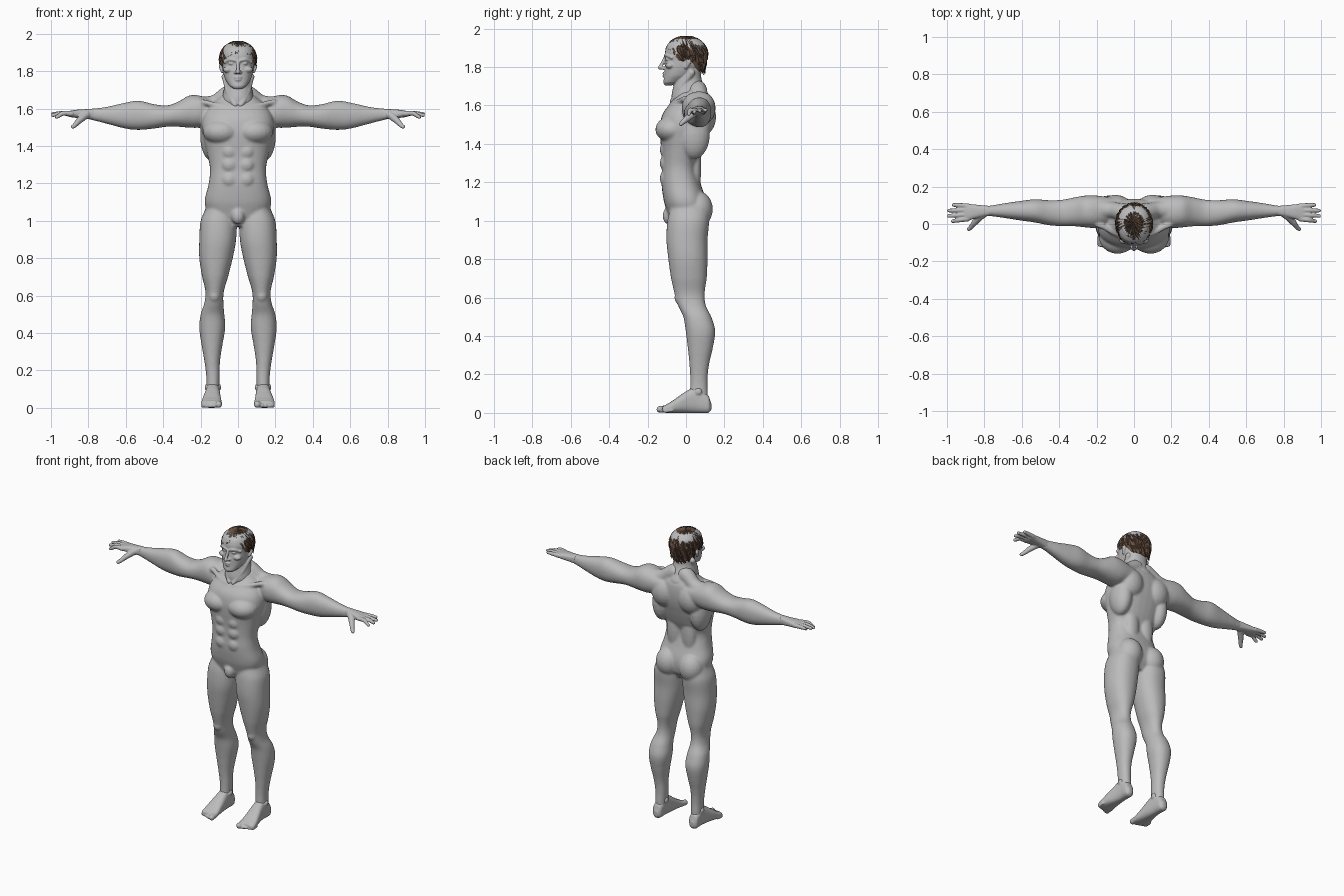
import bpy, bmesh, math, random
from mathutils import Vector, Matrix

random.seed(4)
scene = bpy.context.scene
if "Cube" in scene.objects:
    bpy.data.objects.remove(scene.objects["Cube"], do_unlink=True)


def material(name, color):
    m = bpy.data.materials.new(name)
    m.use_nodes = True
    m.diffuse_color = color
    bsdf = next(n for n in m.node_tree.nodes if n.type == "BSDF_PRINCIPLED")
    bsdf.inputs["Base Color"].default_value = color
    return m


SKIN = material("grey skin", (0.5, 0.5, 0.5, 1))
HAIR = material("brown hair", (0.14, 0.085, 0.055, 1))
HAIR_DARK = material("dark brown hair", (0.09, 0.055, 0.036, 1))


def spline(rows, steps=5):
    """Smooth rows of numbers by Catmull-Rom interpolation."""
    out = []
    for i in range(len(rows) - 1):
        a, b, c, d = (rows[max(i - 1, 0)], rows[i], rows[i + 1], rows[min(i + 2, len(rows) - 1)])
        for s in range(steps):
            t = s / steps
            out.append([q + t * (r - p + t * (2 * p - 5 * q + 4 * r - s_ + t * (3 * (q - r) + s_ - p))) / 2
                        for p, q, r, s_ in zip(a, b, c, d)])
            out[-1][0] = b[0] + t * (c[0] - b[0])
    return out + [list(rows[-1])]


def loft(bm, axis, rows, power=2.2, sides=32):
    """Closed skin through rounded sections: position, then low/high of both cross axes."""
    rings = []
    for p, a0, a1, b0, b1 in spline(rows):
        ring = []
        for k in range(sides):
            c, s = math.cos(math.tau * k / sides), math.sin(math.tau * k / sides)
            a = (a0 + a1) / 2 + (a1 - a0) / 2 * math.copysign(abs(c) ** (2 / power), c)
            b = (b0 + b1) / 2 + (b1 - b0) / 2 * math.copysign(abs(s) ** (2 / power), s)
            ring.append(bm.verts.new({"x": (p, a, b), "y": (a, p, b), "z": (a, b, p)}[axis]))
        rings.append(ring)
    for lo, hi in zip(rings, rings[1:]):
        for k in range(sides):
            n = (k + 1) % sides
            bm.faces.new((lo[k], lo[n], hi[n], hi[k]))
    bm.faces.new(rings[0])
    bm.faces.new(rings[-1])


def blob(bm, at, size):
    mat = Matrix.Translation(at) @ Matrix.Diagonal((*size, 1))
    bmesh.ops.create_uvsphere(bm, u_segments=20, v_segments=12, radius=1, matrix=mat)


def tube(bm, *points):
    """Tapered round limb as a chain of balls; each point is x, y, z, radius."""
    for x, y, z, r in spline(points, 8):
        blob(bm, (x, y, z), (r, r, r))


def finish(bm, name, voxel, smooth):
    bmesh.ops.recalc_face_normals(bm, faces=bm.faces)
    mesh = bpy.data.meshes.new(name)
    bm.to_mesh(mesh)
    bm.free()
    mesh.materials.append(SKIN)
    ob = bpy.data.objects.new(name, mesh)
    scene.collection.objects.link(ob)
    ob.modifiers.new("both sides", "MIRROR").use_mirror_merge = False
    blend = ob.modifiers.new("blend parts", "REMESH")
    blend.mode, blend.voxel_size, blend.use_smooth_shade = "VOXEL", voxel, True
    soft = ob.modifiers.new("soften", "SMOOTH")
    soft.factor, soft.iterations = 0.5, smooth
    return ob


# Torso: half width, front and back at each height
body = bmesh.new()
torso = [(.97, .08, -.07, .07), (1.02, .15, -.09, .1), (1.1, .178, -.115, .105), (1.2, .157, -.128, .075),
         (1.28, .15, -.125, .06), (1.36, .166, -.128, .09), (1.44, .185, -.135, .115), (1.5, .195, -.135, .13),
         (1.56, .185, -.12, .135), (1.62, .15, -.075, .13), (1.67, .09, -.04, .11)]
loft(body, "z", [(z, -w, w, f, b) for z, w, f, b in torso], 2.4)
# Legs
loft(body, "z", [(1.08, .03, .17, -.08, .11), (1, .008, .2, -.097, .12), (.9, .01, .207, -.102, .112),
                 (.8, .028, .207, -.092, .112), (.7, .053, .192, -.078, .108), (.62, .076, .174, -.06, .097),
                 (.56, .078, .18, -.042, .103), (.5, .073, .2, -.014, .132), (.43, .068, .207, -.002, .152),
                 (.35, .081, .197, .008, .142), (.25, .096, .18, .018, .12), (.17, .098, .17, .022, .112),
                 (.1, .1, .168, .02, .114), (.04, .102, .165, .02, .114)])
# Arms
loft(body, "x", [(.1, .01, .14, 1.53, 1.64), (.2, -.02, .152, 1.5, 1.668), (.26, -.018, .152, 1.498, 1.67),
                 (.32, -.012, .142, 1.503, 1.637), (.38, -.012, .13, 1.503, 1.617), (.45, -.007, .127, 1.493, 1.624),
                 (.53, .008, .132, 1.486, 1.642), (.6, .018, .124, 1.493, 1.632), (.7, .033, .11, 1.518, 1.61),
                 (.78, .043, .097, 1.538, 1.6), (.82, .045, .095, 1.548, 1.595)])
# Muscle masses: chest, shoulder blade, side back, buttock, groin, kneecap
for at, size in [((.088, -.07, 1.475), (.1, .09, .07)), ((.1, .08, 1.54), (.09, .077, .1)),
                 ((.14, .04, 1.45), (.062, .085, .13)), ((.086, .06, 1.06), (.082, .08, .095)),
                 ((0, -.09, 1.025), (.035, .032, .045)), ((.127, -.035, .6), (.03, .025, .035)),
                 ((.055, .045, 1.28), (.05, .035, .15))]:
    blob(body, at, size)
# Stomach muscles
for z in (1.22, 1.3, 1.37):
    blob(body, (.045, -.1, z), (.045, .037, .045))
# Neck slope and collarbone
tube(body, (.04, .06, 1.68, .05), (.12, .075, 1.63, .045), (.21, .075, 1.605, .06))
tube(body, (.02, -.075, 1.605, .014), (.1, -.05, 1.615, .014), (.19, -.005, 1.635, .016))
finish(body, "body", .0065, 10)

# Hands: palm, fingers, thumb
hand = bmesh.new()
loft(hand, "x", [(.77, .043, .097, 1.541, 1.6), (.81, .037, .1, 1.545, 1.597), (.86, .026, .105, 1.55, 1.594),
                 (.9, .016, .108, 1.555, 1.588), (.915, .022, .102, 1.56, 1.584)], 2.6)
for y, tip_y, tip_x, tip_z in [(.027, .015, .97, 1.555), (.05, .043, .99, 1.565),
                               (.074, .072, .99, 1.572), (.097, .102, .965, 1.575)]:
    tube(hand, (.89, y, 1.573, .014), ((.9 + tip_x) / 2, (y + tip_y) / 2, 1.575, .0125), (tip_x, tip_y, tip_z, .01))
tube(hand, (.81, .05, 1.567, .022), (.85, .01, 1.535, .017), (.883, -.027, 1.503, .011))
finish(hand, "hands", .004, 3)

# Feet: sole, instep, toes and ankle bones
foot = bmesh.new()
loft(foot, "y", [(.132, .122, .15, .015, .05), (.118, .105, .167, 0, .09), (.06, .1, .17, 0, .135),
                 (.01, .095, .177, 0, .118), (-.05, .09, .19, 0, .078), (-.1, .086, .197, 0, .046),
                 (-.122, .092, .19, .002, .036)], 2.6)
for i in range(5):
    r = .018 if i == 0 else .0125 - i * .0006
    x, tip = .103 + i * .02 + (.004 if i else 0), -.136 + i * .007
    tube(foot, (x, tip + .035, r + .004, r), (x, tip, r, r))
for x in (.104, .164):
    blob(foot, (x, .065, .11), (.014, .02, .02))
finish(foot, "feet", .005, 4)

# Head: neck, skull and jaw
head = bmesh.new()
loft(head, "z", [(1.58, -.09, .09, -.06, .12), (1.64, -.088, .088, -.075, .125), (1.69, -.078, .078, -.068, .1),
                 (1.74, -.07, .07, -.055, .08), (1.8, -.068, .068, -.04, .08)])
skull = [(1.704, .022, -.11, -.075), (1.72, .045, -.117, -.03), (1.755, .068, -.113, .03), (1.8, .081, -.111, .08),
         (1.84, .086, -.106, .1), (1.88, .09, -.109, .105), (1.92, .083, -.095, .096), (1.945, .06, -.065, .07),
         (1.956, .025, -.03, .03)]
loft(head, "z", [(z, -w, w, f, b) for z, w, f, b in skull], 2.3)
# Nose, brow, cheek, lips, chin, ear, neck cord
tube(head, (0, -.108, 1.85, .009), (0, -.124, 1.818, .009), (0, -.135, 1.796, .011))
blob(head, (.012, -.118, 1.794), (.01, .014, .009))
tube(head, (.012, -.106, 1.857, .009), (.04, -.099, 1.862, .01), (.07, -.074, 1.85, .01))
blob(head, (.052, -.083, 1.808), (.028, .024, .018))
blob(head, (.035, -.095, 1.841), (.016, .013, .009))
tube(head, (0, -.115, 1.767, .0075), (.013, -.112, 1.767, .006), (.026, -.103, 1.763, .004))
tube(head, (0, -.114, 1.754, .008), (.011, -.111, 1.754, .007), (.023, -.103, 1.759, .004))
blob(head, (0, -.102, 1.722), (.028, .017, .017))
tube(head, (.085, .008, 1.842, .01), (.091, .015, 1.825, .012), (.083, 0, 1.798, .009))
tube(head, (.07, .03, 1.77, .018), (.05, -.03, 1.69, .018), (.015, -.07, 1.62, .015))
finish(head, "head", .0038, 3)


# Hair: locks lying on a rounded scalp, swept down from the crown to the hairline
def hairline(turn):
    """Lowest hair height; turn 0 faces the front, pi the back."""
    f = abs(math.remainder(turn, math.tau)) / math.pi
    stops = [(0, 1.9), (.25, 1.885), (.38, 1.83), (.55, 1.84), (.7, 1.785), (1, 1.765)]
    for (a, z0), (b, z1) in zip(stops, stops[1:]):
        if f <= b:
            return z0 + (z1 - z0) * (f - a) / (b - a)
    return stops[-1][1]


def scalp(turn, z, lift=0):
    h = max(0, (z - 1.86) / (.1 + lift))
    r = math.sqrt(max(0, 1 - h * h))
    tuck = 1 - max(0, 1.86 - z) * 1.6
    return Vector((math.sin(turn) * (.095 + lift) * r * tuck, .002 - math.cos(turn) * (.107 + lift) * r * tuck, z))


hair = bmesh.new()
turns, levels = 64, 14
grid = []
for j in range(levels + 1):
    row = []
    for k in range(turns):
        turn, f = math.tau * k / turns, j / levels
        top = 1.9605
        row.append(hair.verts.new(scalp(turn, top + (hairline(turn) - top) * f ** 1.7)))
    grid.append(row)
for a, b in zip(grid, grid[1:]):
    for k in range(turns):
        n = (k + 1) % turns
        hair.faces.new((a[k], b[k], b[n], a[n]))
hair.faces.new(grid[0])
for layer in range(6):
    for k in range(38):
        turn = math.tau * (k + random.random()) / 38
        low = hairline(turn)
        start = (layer / 6) ** 1.6
        end = min(1.04, start + random.uniform(.3, .45))
        swirl, shade = random.uniform(.05, .35), random.random() < .4
        wide = random.uniform(.08, .12)
        rows = []
        for s in range(6):
            t = s / 5
            z = 1.962 + (low - 1.962) * (start + (end - start) * t)
            mid, half = turn + swirl * t, wide * (1 - t ** 2) + .008
            edge = .001 + .004 * t
            rows.append([hair.verts.new(scalp(mid + d * half, z, edge + (.004 if d == 0 else 0)))
                         for d in (-1, 0, 1)])
        for a, b in zip(rows, rows[1:]):
            for i in (0, 1):
                hair.faces.new((a[i], b[i], b[i + 1], a[i + 1])).material_index = int(shade)
mesh = bpy.data.meshes.new("hair")
hair.to_mesh(mesh)
hair.free()
mesh.materials.append(HAIR)
mesh.materials.append(HAIR_DARK)
scene.collection.objects.link(bpy.data.objects.new("hair", mesh))
